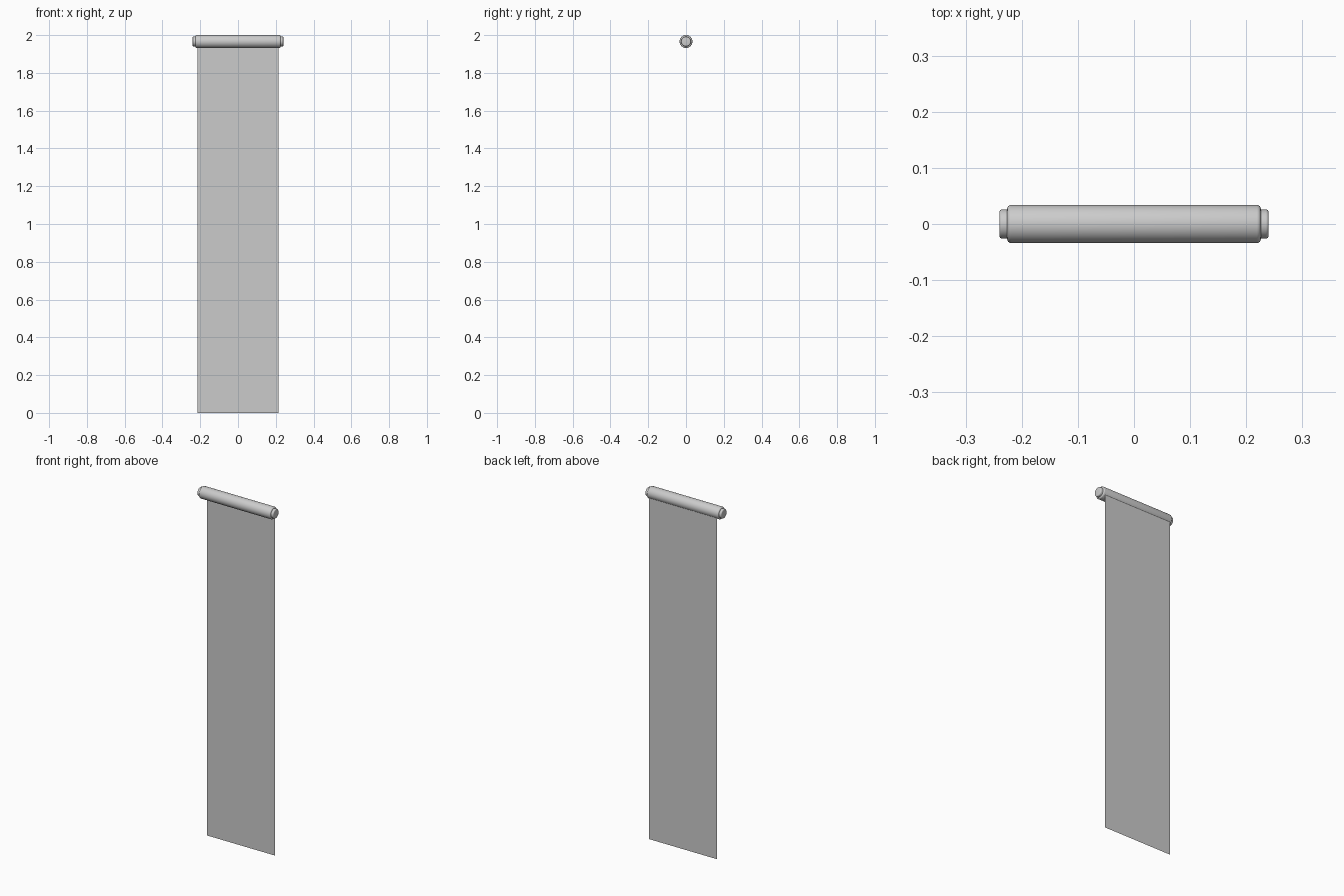
import bpy, bmesh, math

if "Cube" in bpy.data.objects:
    bpy.data.objects.remove(bpy.data.objects["Cube"])

R = 0.034            # roller radius
ZC = 2.0 - R         # roller axis height
SEG = 48


def add_object(name, bm):
    mesh = bpy.data.meshes.new(name)
    bm.to_mesh(mesh)
    bm.free()
    ob = bpy.data.objects.new(name, mesh)
    bpy.context.collection.objects.link(ob)
    return ob


def lathe_x(name, profile):
    """Revolve (x, radius) points around the roller axis."""
    bm = bmesh.new()
    rings = []
    for x, r in profile:
        rings.append([bm.verts.new((x, r * math.cos(2 * math.pi * i / SEG),
                                    ZC + r * math.sin(2 * math.pi * i / SEG)))
                      for i in range(SEG)])
    for a, b in zip(rings, rings[1:]):
        for i in range(SEG):
            j = (i + 1) % SEG
            bm.faces.new((a[i], a[j], b[j], b[i]))
    bm.faces.new(rings[0])
    bm.faces.new(rings[-1])
    bmesh.ops.recalc_face_normals(bm, faces=bm.faces)
    ob = add_object(name, bm)
    bpy.ops.object.select_all(action='DESELECT')
    bpy.context.view_layer.objects.active = ob
    ob.select_set(True)
    bpy.ops.object.shade_smooth_by_angle(angle=math.radians(40))
    return ob


def rounded(half, radius, edge, steps=4):
    """Right-hand rounded rim of a cylinder, from barrel to end face."""
    return [(half - edge + edge * math.sin(t), radius - edge + edge * math.cos(t))
            for t in (math.pi / 2 * k / steps for k in range(steps + 1))]


# Roller tube with rounded rims
rim = rounded(0.226, R, 0.007)
lathe_x("roller_tube", [(-x, r) for x, r in reversed(rim)] + rim)

# Narrower end caps
for side, label in ((-1, "left"), (1, "right")):
    cap = [(0.215, 0.026)] + rounded(0.24, 0.026, 0.005)
    lathe_x(f"end_cap_{label}", [(side * x, r) for x, r in cap])

# Thin hanging sheet, coming off the back of the roller
bm = bmesh.new()
W, Y, TOP = 0.215, 0.027, ZC - 0.01
bm.faces.new([bm.verts.new(p) for p in
              ((-W, Y, 0), (W, Y, 0), (W, Y, TOP), (-W, Y, TOP))])
add_object("hanging_sheet", bm)
